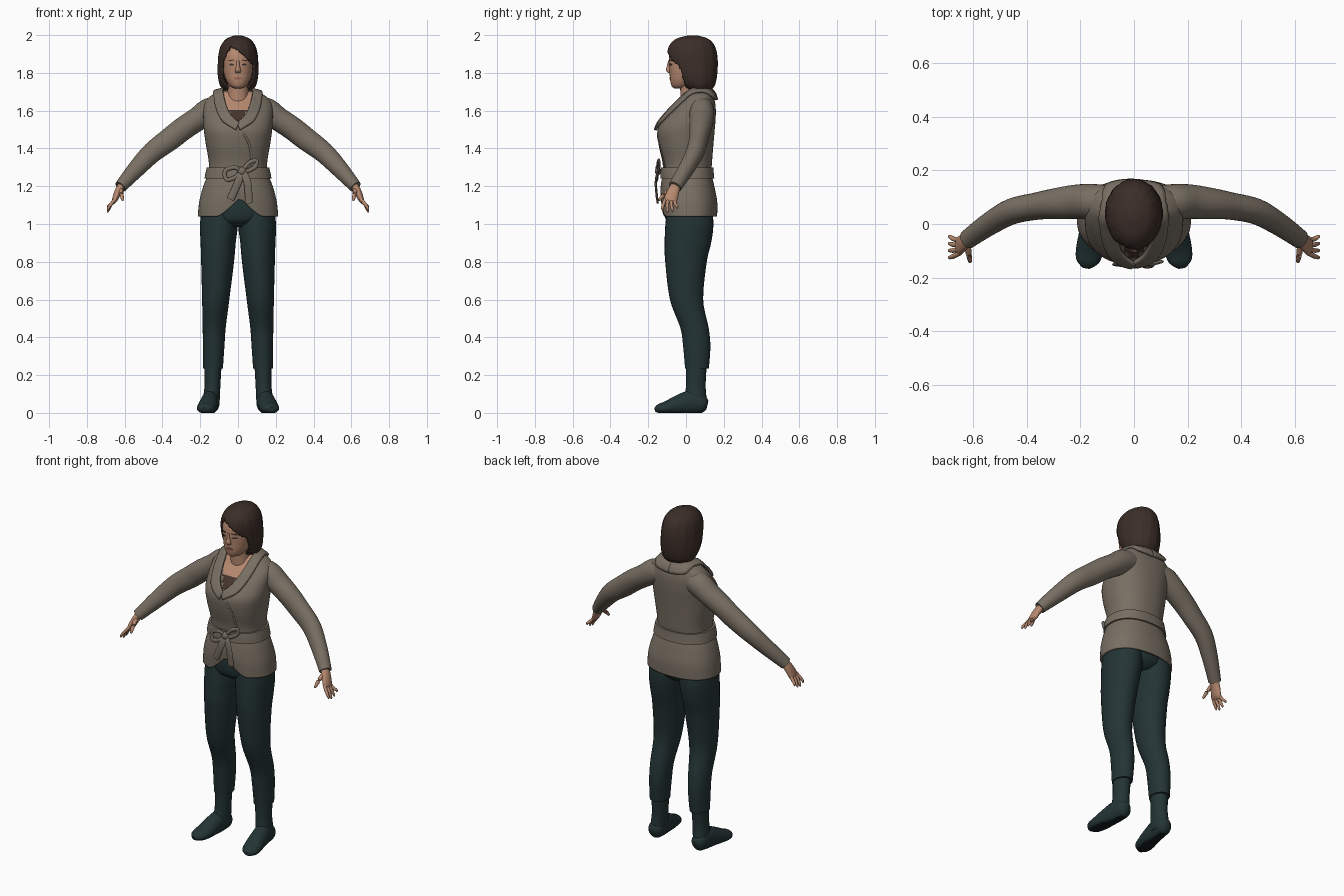
import bpy, bmesh, math
from mathutils import Vector
from mathutils.bvhtree import BVHTree

cube = bpy.data.objects.get("Cube")
if cube:
    bpy.data.objects.remove(cube)


def material(name, r, g, b):
    m = bpy.data.materials.new(name)
    m.use_nodes = True
    m.diffuse_color = (r, g, b, 1)
    bsdf = m.node_tree.nodes["Principled BSDF"]
    bsdf.inputs["Base Color"].default_value = (r, g, b, 1)
    bsdf.inputs["Roughness"].default_value = 0.8
    return m


SKIN = material("skin", .47, .25, .16)
KNIT = material("grey_brown_knit", .19, .16, .125)
TEAL = material("dark_teal_cloth", .017, .034, .035)
HAIR = material("dark_brown_hair", .045, .027, .021)
SHIRT = material("brown_shirt", .06, .035, .025)
LIPS = material("lips", .34, .13, .10)
EYES = material("dark_eyes", .05, .035, .03)
SOLE = material("black_sole", .008, .012, .012)
SIDES = (("left_", 1), ("right_", -1))


def finish(name, bm, mats, rule=None, thick=0):
    """Turn a bmesh into a smooth shaded object, coloured by a face rule."""
    bmesh.ops.recalc_face_normals(bm, faces=bm.faces)
    if rule:
        for f in bm.faces:
            f.material_index = rule(f)
    mesh = bpy.data.meshes.new(name)
    bm.to_mesh(mesh)
    bm.free()
    for m in mats:
        mesh.materials.append(m)
    mesh.shade_smooth()
    mesh.set_sharp_from_angle(angle=math.radians(50))
    ob = bpy.data.objects.new(name, mesh)
    bpy.context.collection.objects.link(ob)
    if thick:
        mod = ob.modifiers.new("thickness", 'SOLIDIFY')
        mod.thickness = thick
        mod.offset = -1
    return ob


def spline(rows, k):
    """Catmull-Rom interpolation of equally long tuples."""
    pts = [rows[0]] + list(rows) + [rows[-1]]
    out = []
    for a, b, c, d in zip(pts, pts[1:], pts[2:], pts[3:]):
        for i in range(k):
            t = i / k
            out.append([q + .5 * t * (r - p + t * (2*p - 5*q + 4*r - s + t * (3*(q - r) + s - p)))
                        for p, q, r, s in zip(a, b, c, d)])
    return out + [list(rows[-1])]


def loft(name, rows, mats, n=24, k=5, flat=False, side=1, power=2, wave=0,
         shape=None, drop=None, rule=None, thick=0):
    """Skin elliptical rings (x, y, z, rx, ry) along a smooth path."""
    rows = spline(rows, k)
    cent = [Vector(r[:3]) for r in rows]
    bm = bmesh.new()
    rings = []
    for i, r in enumerate(rows):
        t = Vector((0, 0, 1)) if flat else (cent[min(i+1, len(rows)-1)] - cent[max(i-1, 0)]).normalized()
        ref = Vector((0, 1, 0)) if abs(t.y) < .75 else Vector((0, 0, 1))
        u = (ref - t * ref.dot(t)).normalized()
        v = t.cross(u)
        ring = []
        for j in range(n):
            a = math.tau * j / n
            c, s = (math.copysign(abs(w) ** (2 / power), w) for w in (math.cos(a), math.sin(a)))
            g = 1 + wave * (math.sin(13 * a + 9 * r[2]) + math.sin(29 * a))
            p = cent[i] + (v * c * r[3] + u * s * r[4]) * g
            p = shape(p) if shape else p
            ring.append(bm.verts.new((p.x * side, p.y, p.z)))
        rings.append(ring)
    for a, b in zip(rings, rings[1:]):
        for j in range(n):
            bm.faces.new((a[j], a[j-1], b[j-1], b[j]))
    bm.faces.new(rings[0])
    bm.faces.new(rings[-1])
    bmesh.ops.recalc_face_normals(bm, faces=bm.faces)
    if drop:
        bmesh.ops.delete(bm, geom=[f for f in bm.faces if drop(f)], context='FACES')
    return finish(name, bm, mats, rule, thick)


def stack(rows):
    """Rows (z, half width, front y, back y) to rings."""
    return [(0, (f + b) / 2, z, rx, (b - f) / 2) for z, rx, f, b in rows]


def surface(ob):
    bm = bmesh.new()
    bm.from_mesh(ob.data)
    tree = BVHTree.FromBMesh(bm)
    bm.free()
    return tree


# Jacket body: front hem opens in the middle, neckline shows shirt and skin
def hem(p):
    if p.z < 1.27 and p.y < .03:
        lift = .1 * max(0, 1 - abs(p.x - .01) / .12) ** 1.3
        p.z += lift * (1.27 - p.z) / .23
    return p


def neckline(f):
    c = f.calc_center_median()
    if c.y < .06 and c.z > 1.545 and abs(c.x) < min(.075, .012 + .6 * (c.z - 1.545)):
        return 1 if c.z > 1.607 else 2
    return 0


jacket = loft("jacket_body", stack([
    (1.04, .213, -.13, .165), (1.12, .205, -.135, .165), (1.20, .184, -.13, .15),
    (1.27, .158, -.122, .135), (1.33, .155, -.125, .138), (1.42, .17, -.145, .145),
    (1.50, .181, -.15, .152), (1.56, .184, -.115, .157), (1.62, .183, -.06, .157),
    (1.66, .165, -.02, .15), (1.69, .125, 0, .14), (1.705, .07, .02, .12)]),
    [KNIT, SKIN, SHIRT], n=80, k=7, flat=True, power=2.3, shape=hem, rule=neckline, thick=.012,
    drop=lambda f: len(f.verts) > 4 and f.calc_center_median().z < 1.2)
body = surface(jacket)


def drape(p, off):
    """Keep a point at least off outside the jacket."""
    loc, nor = body.find_nearest(p)[:2]
    return loc + nor * off if (p - loc).dot(nor) < off else p


# Shawl collar
inner = [(0, .115, 1.715), (.055, .095, 1.718), (.078, .035, 1.715), (.072, -.03, 1.665),
         (.053, -.09, 1.605), (.03, -.12, 1.565), (-.005, -.14, 1.53)]
outer = [(0, .155, 1.655), (.085, .125, 1.66), (.118, .04, 1.675), (.12, -.04, 1.63),
         (.10, -.10, 1.57), (.07, -.13, 1.53), (.01, -.15, 1.495)]
for label, s in SIDES:
    bm = bmesh.new()
    lines = []
    for a, b in zip(spline(inner, 6), spline(outer, 6)):
        a, b = (Vector((p[0] * s, p[1], p[2])) for p in (a, b))
        lines.append([bm.verts.new(drape(a.lerp(b, i / 5), .012 if s < 0 else .009)) for i in range(6)])
    for a, b in zip(lines, lines[1:]):
        for i in range(5):
            bm.faces.new((a[i], a[i+1], b[i+1], b[i]))
    collar = finish(label + "collar", bm, [KNIT], thick=.014)
    collar.modifiers[0].offset = 0

# Wrap edge running from the collar to the waist
edge = [(-.01, 1.53), (.035, 1.47), (.065, 1.40), (.075, 1.30)]
loft("wrap_edge", [(*body.ray_cast(Vector((x, -1, z)), Vector((0, 1, 0)))[0], .006, .004)
                   for x, z in edge], [KNIT], n=8)

# Sash with a tied bow
loft("sash", stack([(1.24, .178, -.136, .15), (1.27, .172, -.135, .147), (1.30, .165, -.132, .145)]),
     [KNIT], n=64, flat=True, power=2.3)
knot = (.02, -.148, 1.28)
ribbons = {
    "bow_loop_right": [(-.02, -.155, 1.30), (-.068, -.15, 1.28), (-.06, -.153, 1.235), (-.01, -.155, 1.25), knot],
    "bow_loop_left": [(.06, -.15, 1.325), (.098, -.142, 1.335), (.092, -.14, 1.305), (.05, -.148, 1.28), knot],
    "sash_tail_right": [(0, -.16, 1.22), (-.04, -.153, 1.13)],
    "sash_tail_left": [(.05, -.16, 1.22), (.058, -.15, 1.11)]}
for name, path in ribbons.items():
    w = .02 if "tail" in name else .011
    loft(name, [(*p, w, .006) for p in [knot] + path], [KNIT], n=12)
loft("sash_knot", [(-.005, -.145, 1.28, .008, .006), (.02, -.148, 1.28, .024, .016),
                   (.045, -.145, 1.285, .008, .006)], [KNIT], n=16)

# Trousers seat
loft("trouser_seat", stack([(.985, .10, -.06, .10), (1.02, .17, -.105, .135), (1.08, .188, -.116, .14),
                            (1.16, .165, -.11, .125)]), [TEAL], n=40, flat=True)


def ground(p):
    p.z = max(p.z, 0)
    return p


# Limbs, made once per side
for label, s in SIDES:
    loft(label + "trouser_leg", [
        (.098, .02, 1.12, .09, .115), (.101, .018, 1.0, .10, .127), (.105, .01, .9, .093, .123),
        (.108, 0, .8, .087, .11), (.118, .003, .6, .072, .088), (.126, .045, .45, .061, .075),
        (.129, .057, .35, .057, .072), (.132, .058, .235, .052, .063)],
        [TEAL], n=32, flat=True, side=s)
    loft(label + "boot_shaft", [
        (.132, .055, .27, .046, .056), (.135, .052, .15, .042, .052), (.14, .05, .08, .044, .058),
        (.142, .045, .03, .042, .06)], [TEAL], flat=True, side=s)
    loft(label + "boot_foot", [
        (.14, .112, .04, .018, .025), (.142, .09, .045, .042, .047), (.147, .03, .055, .046, .064),
        (.156, -.04, .042, .050, .052), (.166, -.10, .028, .051, .036), (.174, -.14, .022, .042, .026),
        (.178, -.163, .016, .016, .012)], [TEAL, SOLE], side=s, shape=ground,
        rule=lambda f: int(f.calc_center_median().z < .003))
    loft(label + "sleeve", [
        (.08, .08, 1.615, .06, .062), (.15, .083, 1.597, .07, .066), (.215, .083, 1.555, .063, .064),
        (.29, .076, 1.505, .062, .058), (.36, .067, 1.45, .061, .051), (.455, .047, 1.378, .055, .048),
        (.54, 0, 1.29, .046, .042), (.622, -.058, 1.197, .033, .036)], [KNIT], n=32, side=s)
    loft(label + "palm", [
        (.605, -.047, 1.22, .021, .025), (.632, -.066, 1.175, .02, .031), (.652, -.082, 1.13, .015, .035),
        (.66, -.087, 1.112, .007, .03)], [SKIN], side=s)
    for i, finger in enumerate(("index", "middle", "ring", "little")):
        y, tip = -.108 + .016 * i, -.125 + .026 * i
        z = 1.06 + (.012, 0, .005, .022)[i]
        loft(label + finger + "_finger", [
            (.648, y, 1.135, .009, .009), (.672, (y + tip) / 2 - .003, 1.105, .009, .009),
            (.687, tip, z + .012, .007, .007), (.69, tip, z, .003, .003)], [SKIN], n=10, side=s)
    loft(label + "thumb", [
        (.622, -.075, 1.185, .013, .012), (.617, -.11, 1.16, .011, .011),
        (.612, -.137, 1.132, .008, .008), (.611, -.142, 1.122, .003, .003)], [SKIN], n=12, side=s)

# Neck and head
loft("neck", [(0, .035, 1.58, .07, .06), (0, .03, 1.65, .06, .058), (0, .025, 1.70, .055, .055),
              (0, .02, 1.77, .055, .055)], [SKIN], flat=True)
head = loft("head", stack([
    (1.718, .018, -.062, -.01), (1.73, .042, -.076, .03), (1.76, .062, -.084, .06),
    (1.80, .076, -.087, .10), (1.85, .083, -.09, .125), (1.90, .083, -.086, .13),
    (1.95, .064, -.06, .11), (1.98, .03, -.01, .07)]), [SKIN], n=48, flat=True, power=2.15)
face = surface(head)
loft("nose", [(0, -.086, 1.866, .007, .008), (0, -.089, 1.837, .009, .012), (0, -.091, 1.814, .015, .016),
              (0, -.085, 1.80, .013, .010)], [SKIN], n=16, flat=True)


def patch(name, x, z, rx, rz, mat, tilt=0):
    """Thin oval plate lying on the face."""
    bm = bmesh.new()
    rim = []
    for j in range(16):
        a = math.tau * j / 16
        px = x + rx * math.cos(a)
        pz = z + rz * math.sin(a) + tilt * (px - x)
        hit = face.ray_cast(Vector((px, -1, pz)), Vector((0, 1, 0)))[0]
        rim.append(bm.verts.new(hit + Vector((0, -.003, 0))))
    bm.faces.new(rim)
    plate = bmesh.ops.extrude_face_region(bm, geom=bm.faces[:])
    bmesh.ops.translate(bm, vec=(0, .006, 0), verts=[v for v in plate["geom"] if isinstance(v, bmesh.types.BMVert)])
    finish(name, bm, [mat])


patch("mouth", 0, 1.771, .023, .007, LIPS)
for label, s in SIDES:
    patch(label + "eye", .034 * s, 1.844, .013, .005, EYES)
    patch(label + "eyebrow", .036 * s, 1.866, .018, .003, HAIR, -.12 * s)

# Bob haircut with a side-swept fringe
fringe = [(-.13, 1.81), (-.085, 1.86), (-.045, 1.945), (0, 1.92), (.06, 1.865), (.13, 1.80)]


def face_opening(f):
    c = f.calc_center_median()
    if c.y > -.3 * (c.z - 1.72):
        return False
    for (x0, z0), (x1, z1) in zip(fringe, fringe[1:]):
        if x0 <= c.x < x1:
            return c.z < z0 + (z1 - z0) * (c.x - x0) / (x1 - x0)
    return False


loft("hair", stack([
    (1.712, .082, 0, .138), (1.74, .098, -.035, .155), (1.79, .107, -.07, .165), (1.85, .107, -.09, .168),
    (1.90, .103, -.098, .164), (1.945, .090, -.088, .15), (1.98, .062, -.052, .118), (1.998, .02, .01, .06)]),
    [HAIR], n=96, k=8, flat=True, wave=.007, drop=face_opening, thick=.015)
